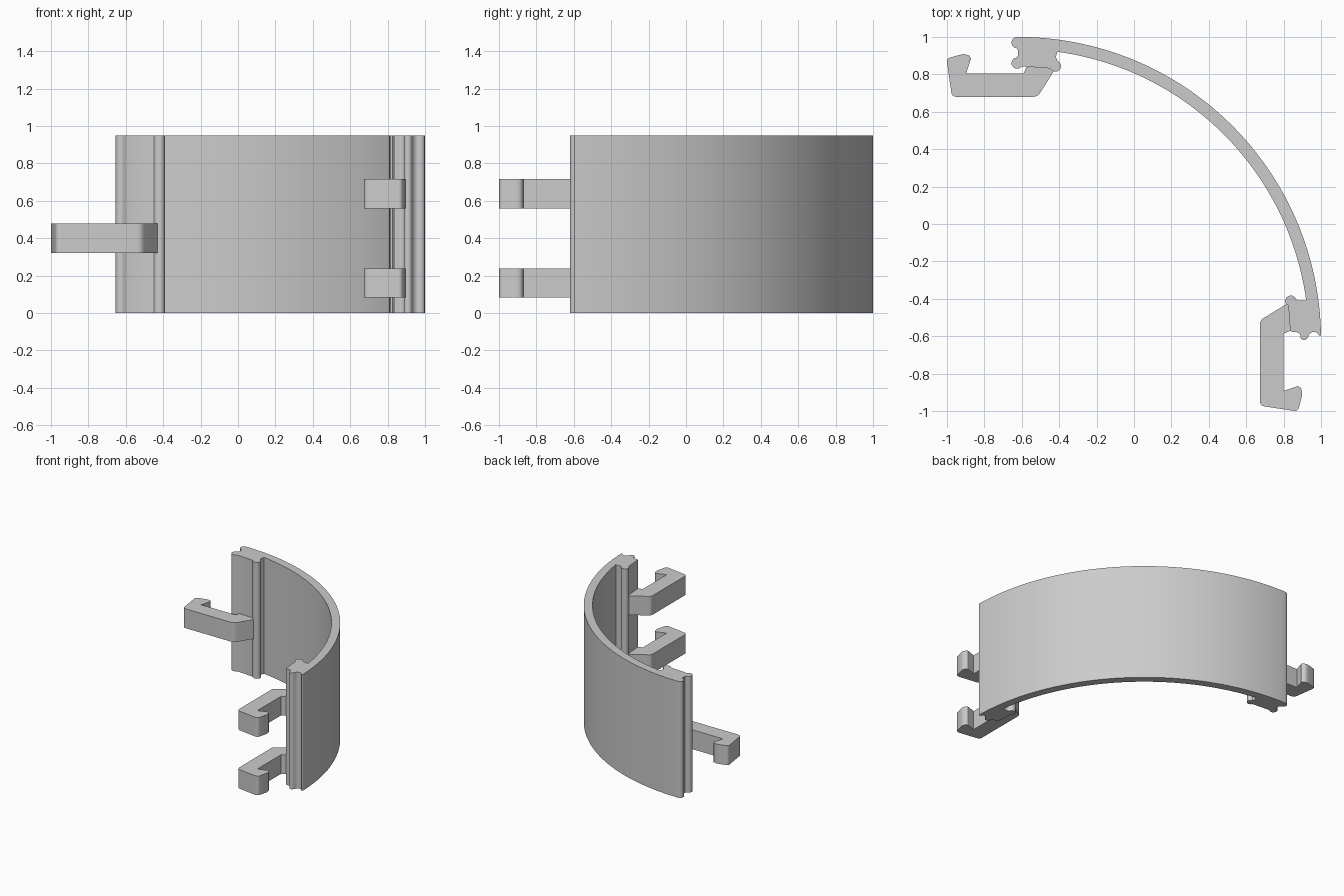
import bpy, bmesh, math
from mathutils import Vector

if "Cube" in bpy.data.objects:
    bpy.data.objects.remove(bpy.data.objects["Cube"])

grey = bpy.data.materials.new("plain grey")
grey.diffuse_color = (0.6, 0.6, 0.6, 1)
grey.use_nodes = True
grey.node_tree.nodes["Principled BSDF"].inputs["Base Color"].default_value = grey.diffuse_color


def arc(cx, cy, r, a0, a1, n):
    """Points on an arc, angles in degrees."""
    return [(cx + r * math.cos(math.radians(a0 + (a1 - a0) * i / n)),
             cy + r * math.sin(math.radians(a0 + (a1 - a0) * i / n))) for i in range(n + 1)]


def rounded(points):
    """Closed outline from (x, y, corner cut) points with curved corners."""
    out = []
    for i, (x, y, c) in enumerate(points):
        p = Vector((x, y))
        if c == 0:
            out.append((x, y))
            continue
        a = p + (Vector(points[i - 1][:2]) - p).normalized() * c
        b = p + (Vector(points[(i + 1) % len(points)][:2]) - p).normalized() * c
        for k in range(6):
            t = k / 5
            q = a * (1 - t) ** 2 + p * 2 * t * (1 - t) + b * t * t
            out.append((q.x, q.y))
    return out


def extrude(name, outline, z0, z1):
    bm = bmesh.new()
    face = bm.faces.new([bm.verts.new((x, y, z0)) for x, y in outline])
    top = bmesh.ops.extrude_face_region(bm, geom=[face])["geom"]
    bmesh.ops.translate(bm, vec=(0, 0, z1 - z0),
                        verts=[v for v in top if isinstance(v, bmesh.types.BMVert)])
    bmesh.ops.recalc_face_normals(bm, faces=bm.faces)
    mesh = bpy.data.meshes.new(name)
    bm.to_mesh(mesh)
    bm.free()
    mesh.materials.append(grey)
    mesh.shade_smooth()
    mesh.set_sharp_from_angle(angle=math.radians(30))
    obj = bpy.data.objects.new(name, mesh)
    bpy.context.collection.objects.link(obj)
    return obj


# Curved wall with a beaded joint at each end
wall = arc(-0.62, -0.62, 1.62, 90, 1, 64)                    # outer curve
wall += [(0.995, -0.6)]
wall += arc(0.962, -0.607, 0.03, 20, 165, 7)                 # groove
wall += arc(0.909, -0.599, 0.021, -20, -160, 7)              # tongue
wall += arc(0.862, -0.607, 0.03, 20, 110, 6)                 # groove
wall += [(0.835, -0.572), (0.83, -0.50), (0.825, -0.435)]
wall += arc(0.838, -0.412, 0.03, 220, 20, 8)                 # inner bead
wall += [(0.875, -0.408), (0.89, -0.41)]
wall += arc(-0.62, -0.62, 1.555, 7.8, 82.2, 56)              # inner curve
wall += [(-0.418, 0.895), (-0.41, 0.873)]
wall += arc(-0.42, 0.844, 0.03, 60, -130, 8)                 # inner bead
wall += [(-0.45, 0.832), (-0.597, 0.843)]
wall += arc(-0.625, 0.86, 0.03, -40, -260, 9)                # lower end bead
wall += [(-0.62, 0.9), (-0.62, 0.93)]
wall += arc(-0.625, 0.97, 0.03, 260, 110, 7)                 # upper end bead
extrude("curved_wall", wall, 0, 0.95)

# Single hooked clip at the left end
left_clip = rounded([
    (-1.003, 0.885, 0.02), (-0.89, 0.915, 0.035), (-0.872, 0.885, 0.025),
    (-0.897, 0.805, 0), (-0.59, 0.805, 0), (-0.575, 0.84, 0),
    (-0.45, 0.835, 0), (-0.427, 0.82, 0), (-0.515, 0.68, 0.025), (-0.973, 0.68, 0.025)])
extrude("left_clip", left_clip, 0.32, 0.478)

# Pair of hooked clips at the right end
right_clip = rounded([
    (0.82, -0.425, 0), (0.674, -0.515, 0.02), (0.674, -0.972, 0.025),
    (0.877, -1.002, 0.025), (0.906, -0.885, 0.035), (0.878, -0.868, 0.02),
    (0.80, -0.892, 0), (0.80, -0.585, 0), (0.835, -0.572, 0), (0.828, -0.44, 0)])
for label, z in (("lower", 0.083), ("upper", 0.56)):
    extrude(label + "_right_clip", right_clip, z, z + 0.156)
